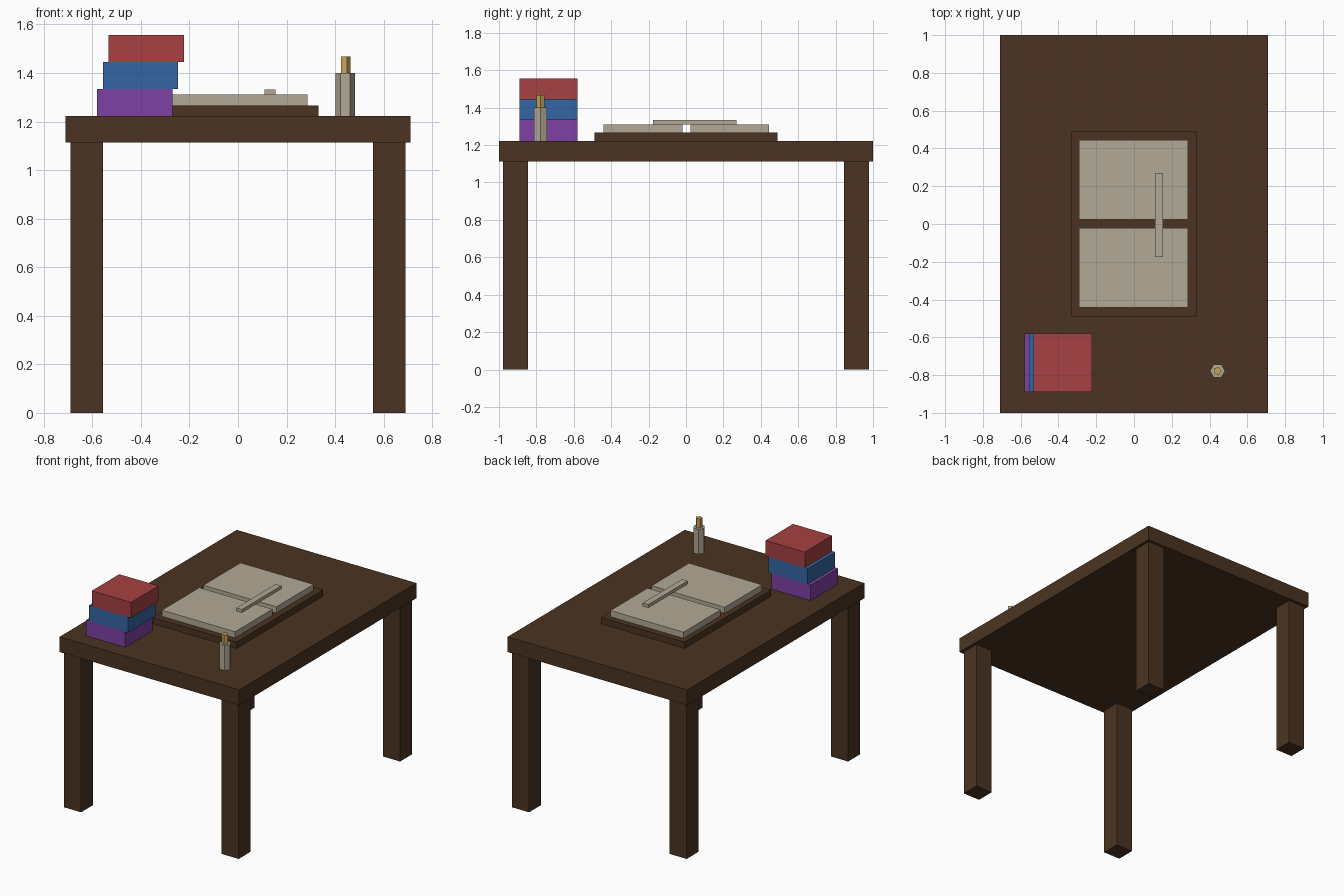
import bpy
import math

old = bpy.data.objects.get("Cube")
if old:
    bpy.data.objects.remove(old, do_unlink=True)


def material(name, colour):
    mat = bpy.data.materials.new(name)
    mat.use_nodes = True
    rgba = (*colour, 1.0)
    mat.diffuse_color = rgba
    mat.node_tree.nodes["Principled BSDF"].inputs["Base Color"].default_value = rgba
    return mat


wood = material("dark wood", (0.070, 0.034, 0.016))
paper = material("paper", (0.45, 0.40, 0.31))
red = material("red cover", (0.38, 0.052, 0.054))
blue = material("blue cover", (0.035, 0.13, 0.37))
purple = material("purple cover", (0.21, 0.052, 0.37))
tan = material("tan", (0.58, 0.36, 0.11))


def box(name, mat, x, y, z):
    """Box filling the given (low, high) range on each axis."""
    spans = (x, y, z)
    bpy.ops.mesh.primitive_cube_add(size=1, location=[(a + b) / 2 for a, b in spans])
    obj = bpy.context.object
    obj.name = name
    obj.scale = [b - a for a, b in spans]
    bpy.ops.object.transform_apply(location=False, rotation=False, scale=True)
    obj.data.materials.append(mat)
    return obj


def prism(name, mat, sides, radius, x, y, z):
    """Upright flat-sided prism with one corner towards +x."""
    bpy.ops.mesh.primitive_cylinder_add(
        vertices=sides, radius=radius, depth=z[1] - z[0],
        location=(x, y, (z[0] + z[1]) / 2), rotation=(0, 0, -math.pi / 2))
    obj = bpy.context.object
    obj.name = name
    obj.data.materials.append(mat)
    return obj


# Table
TOP = 1.222
UNDER = 1.113
box("table_top", wood, (-0.71, 0.71), (-1, 1), (UNDER, TOP))
for side, sx in (("right", -1), ("left", 1)):
    for end, sy in (("front", -1), ("back", 1)):
        box(f"{end}_{side}_leg", wood, sorted((sx * 0.556, sx * 0.69)),
            sorted((sy * 0.845, sy * 0.978)), (0, UNDER))

# Open book: cover and two page blocks
PAGE = 1.267
PAGE_TOP = 1.311
box("open_book_cover", wood, (-0.331, 0.331), (-0.489, 0.489), (TOP, PAGE))
box("front_pages", paper, (-0.292, 0.286), (-0.442, -0.02), (PAGE, PAGE_TOP))
box("back_pages", paper, (-0.292, 0.286), (0.025, 0.445), (PAGE, PAGE_TOP))
box("bookmark_stick", paper, (0.11, 0.154), (-0.176, 0.269), (PAGE_TOP, 1.333))

# Stack of thick books, each shifted a little towards +x
STEP = 0.1113
for i, (name, mat) in enumerate((("purple", purple), ("blue", blue), ("red", red))):
    x = -0.58 + i * 0.0235
    z = TOP + i * STEP
    box(f"{name}_book", mat, (x, x + 0.31), (-0.89, -0.58), (z, z + STEP))

# Holder with a rod standing in it
prism("holder", paper, 6, 0.04, 0.442, -0.778, (TOP, 1.4))
prism("rod", tan, 5, 0.0222, 0.442, -0.778, (1.3, 1.467))
